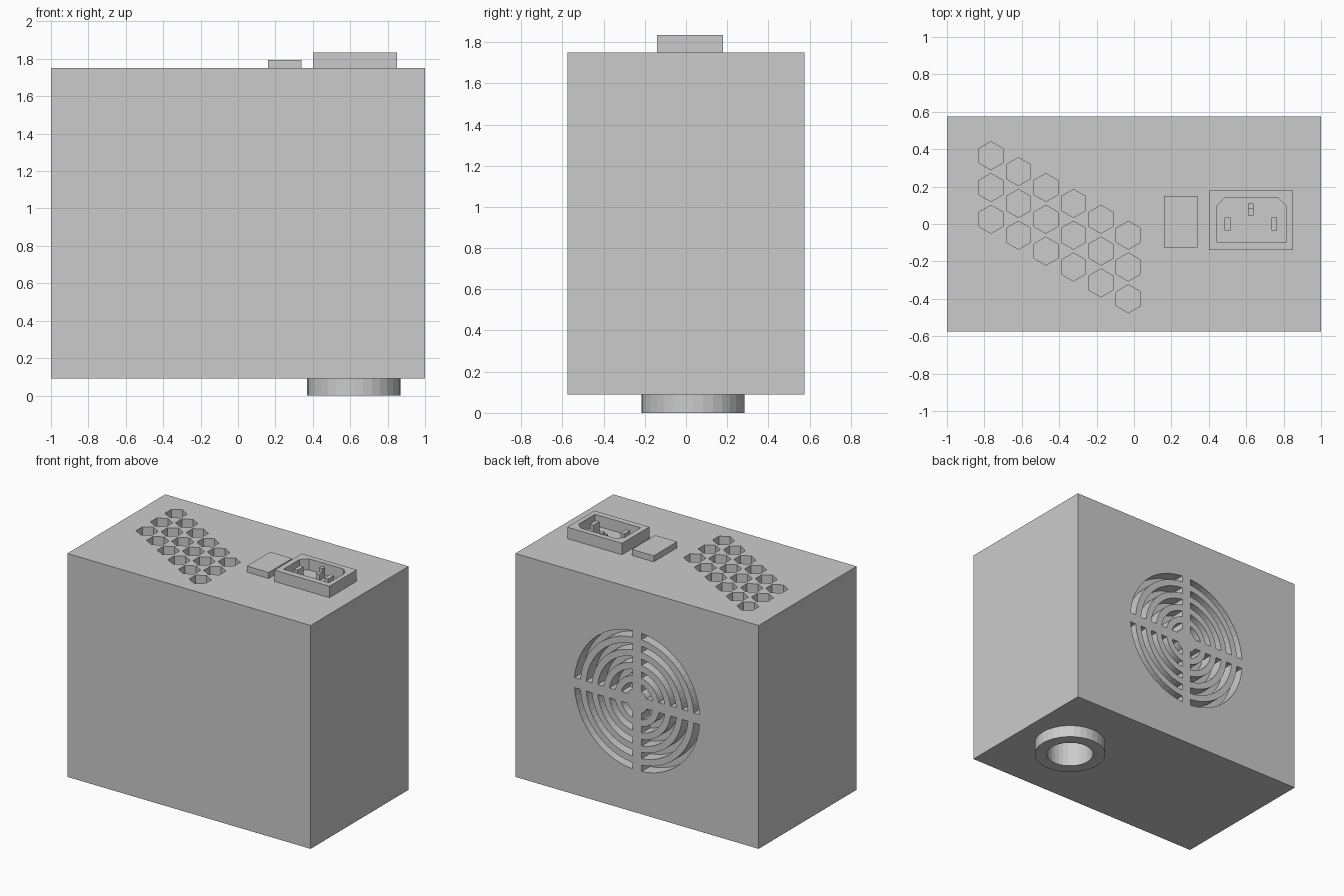
import bpy, bmesh
from math import asin, cos, sin, pi
from mathutils import Vector

old = bpy.data.objects.get("Cube")
if old:
    bpy.data.objects.remove(old, do_unlink=True)

grey = bpy.data.materials.new("plain grey")
grey.use_nodes = True
grey.diffuse_color = (0.6, 0.6, 0.6, 1)
grey.node_tree.nodes["Principled BSDF"].inputs["Base Color"].default_value = (0.6, 0.6, 0.6, 1)


def prism(bm, points, lo, hi, axis="z"):
    """Extrude a flat outline from lo to hi along z or y."""
    def place(p, d):
        return Vector((p[0], p[1], d)) if axis == "z" else Vector((p[0], d, p[1]))
    bottom = [bm.verts.new(place(p, lo)) for p in points]
    top = [bm.verts.new(place(p, hi)) for p in points]
    bm.faces.new(bottom)
    bm.faces.new(top)
    n = len(points)
    for i in range(n):
        j = (i + 1) % n
        bm.faces.new((bottom[i], bottom[j], top[j], top[i]))


def rect(x0, x1, y0, y1):
    return [(x0, y0), (x1, y0), (x1, y1), (x0, y1)]


def ngon(x, y, r, n, turn=0.0):
    return [(x + r * cos(turn + 2 * pi * i / n), y + r * sin(turn + 2 * pi * i / n))
            for i in range(n)]


def make(name, prisms):
    bm = bmesh.new()
    for args in prisms:
        prism(bm, *args)
    bmesh.ops.recalc_face_normals(bm, faces=bm.faces)
    mesh = bpy.data.meshes.new(name)
    bm.to_mesh(mesh)
    bm.free()
    mesh.materials.append(grey)
    obj = bpy.data.objects.new(name, mesh)
    bpy.context.collection.objects.link(obj)
    return obj


def cut(obj, prisms):
    cutter = make("cutter", prisms)
    cutter.hide_render = True
    mod = obj.modifiers.new("cut", "BOOLEAN")
    mod.operation = "DIFFERENCE"
    mod.solver = "EXACT"
    mod.object = cutter
    bpy.context.view_layer.objects.active = obj
    bpy.ops.object.modifier_apply(modifier=mod.name)
    bpy.data.objects.remove(cutter, do_unlink=True)


BASE, TOP, BACK = 0.09, 1.75, 0.575
MID = (BASE + TOP) / 2
DEPTH = 0.1

# Main case
case = make("case", [(rect(-1, 1, -BACK, BACK), BASE, TOP)])

# Slanted field of hexagonal vent holes in the top
hexes = []
for col in range(6):
    for row in range(3):
        x = -0.765 + 0.147 * col
        y = 0.365 - 0.085 * col - 0.17 * row
        hexes.append((ngon(x, y, 0.075, 6, pi / 2), TOP - DEPTH, TOP + 0.1))
cut(case, hexes)


# Round fan grille in the back: concentric slots parted by a cross
def slot(r_in, r_out, quarter, spoke=0.037, steps=12):
    points = []
    for r, forward in ((r_out, True), (r_in, False)):
        gap = asin(spoke / r)
        angles = [gap + (pi / 2 - 2 * gap) * i / steps for i in range(steps + 1)]
        for a in angles if forward else reversed(angles):
            a += quarter * pi / 2
            points.append((r * cos(a), MID + r * sin(a)))
    return points


slots = []
for ring in range(5):
    outer = 0.515 - 0.095 * ring
    for quarter in range(4):
        slots.append((slot(outer - 0.047, outer, quarter), BACK - DEPTH, BACK + 0.1, "y"))
cut(case, slots)

# Cable collar underneath, with a bore running up into the case
CX, CY = 0.62, 0.035
bore = [(ngon(CX, CY, 0.163, 32), -0.1, 0.35)]
cut(case, bore)
collar = make("cable_collar", [(ngon(CX, CY, 0.25, 32), 0, BASE)])
cut(collar, bore)

# Power switch
make("switch", [(rect(0.16, 0.34, -0.125, 0.15), TOP, 1.795)])

# Power inlet: frame with a chamfered cavity
inlet = make("power_inlet", [(rect(0.40, 0.85, -0.14, 0.18), TOP - 0.02, 1.835)])
cavity = [(0.44, -0.095), (0.815, -0.095), (0.815, 0.095),
          (0.77, 0.14), (0.485, 0.14), (0.44, 0.095)]
cut(inlet, [(cavity, TOP + 0.002, 1.9)])

# Contact pins, the middle one stepped
make("inlet_pins", [
    (rect(0.485, 0.515, -0.035, 0.035), TOP, 1.825),
    (rect(0.735, 0.765, -0.035, 0.035), TOP, 1.825),
    (rect(0.61, 0.64, 0.08, 0.11), TOP, 1.825),
    (rect(0.61, 0.64, 0.045, 0.08), TOP, 1.795),
])
